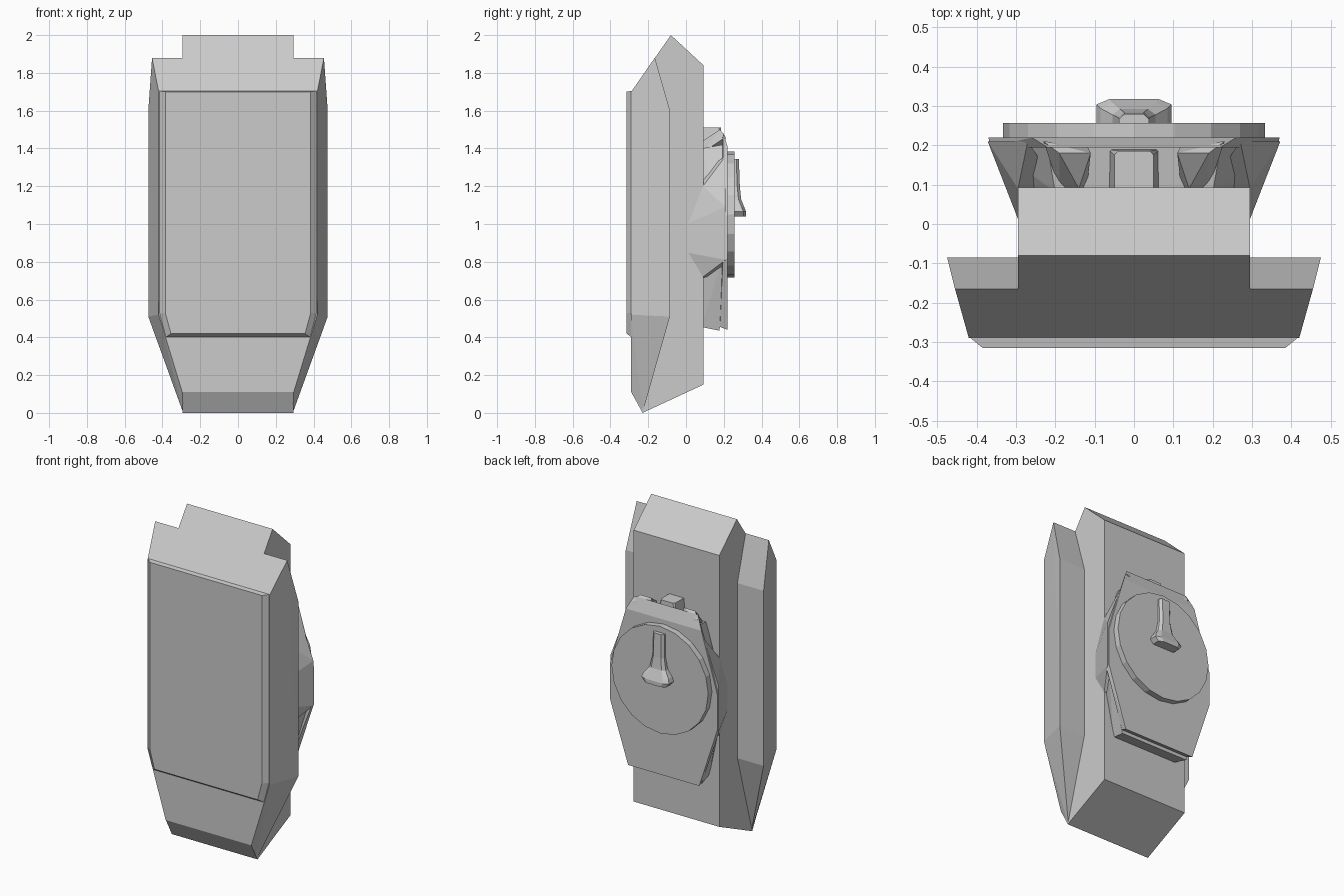
import bpy, bmesh, math


def add_mesh(name, bm):
    bmesh.ops.recalc_face_normals(bm, faces=bm.faces[:])
    me = bpy.data.meshes.new(name)
    bm.to_mesh(me)
    bm.free()
    ob = bpy.data.objects.new(name, me)
    bpy.context.collection.objects.link(ob)
    return ob


def hull(name, pts, mirror=True):
    """Convex faceted solid; with mirror, every point is repeated at -x."""
    bm = bmesh.new()
    for x, y, z in pts:
        bm.verts.new((x, y, z))
        if mirror and x:
            bm.verts.new((-x, y, z))
    res = bmesh.ops.convex_hull(bm, input=bm.verts[:])
    junk = [v for v in set(res["geom_interior"] + res["geom_unused"])
            if isinstance(v, bmesh.types.BMVert)]
    bmesh.ops.delete(bm, geom=junk, context='VERTS')
    bmesh.ops.dissolve_limit(bm, angle_limit=math.radians(1.0),
                             verts=bm.verts[:], edges=bm.edges[:])
    return add_mesh(name, bm)


def pair(name, pts):
    """Two separate solids mirrored across x = 0."""
    for side, s in (("left", -1), ("right", 1)):
        hull(f"{name}_{side}", [(s * x, y, z) for x, y, z in pts], False)


def side_profile(name, half, prof):
    """Constant-width solid from a (y, z) outline."""
    return hull(name, [(half, y, z) for y, z in prof])


# Central column
side_profile("core_column", 0.295,
             [(-0.288, 1.703), (-0.08, 2.0), (0.093, 1.84),
              (0.093, 0.15), (-0.23, 0.0), (-0.288, 0.11)])

# Wide front shell
hull("front_shell", [
    (0.42, -0.29, 1.70), (0.42, -0.29, 0.52), (0.295, -0.29, 0.11),
    (0.455, -0.165, 1.88), (0.475, -0.085, 1.60), (0.475, -0.085, 0.51),
    (0.29, -0.23, 0.0)])

# Raised front panel with chamfered rim
hull("front_panel", [
    (0.418, -0.288, 1.705), (0.418, -0.288, 0.53), (0.383, -0.288, 0.40),
    (0.385, -0.315, 1.70), (0.385, -0.315, 0.53), (0.355, -0.315, 0.42)])

# Rear housing
hull("housing_core", [
    (0.20, 0.08, 1.40), (0.22, 0.195, 1.42),
    (0.295, 0.08, 1.08), (0.35, 0.195, 1.05),
    (0.295, 0.08, 0.80), (0.35, 0.195, 0.82),
    (0.22, 0.08, 0.455), (0.235, 0.178, 0.435)])

# Rear plate with sloped top rim
hull("housing_plate", [
    (0.26, 0.22, 1.41), (0.37, 0.22, 1.04), (0.37, 0.22, 0.82),
    (0.245, 0.22, 0.44),
    (0.22, 0.195, 1.49), (0.365, 0.195, 1.06), (0.365, 0.195, 0.80),
    (0.24, 0.18, 0.455)])

# Flared side wings wrapping the column
pair("side_wing", [
    (0.29, 0.0, 1.00), (0.29, 0.0, 0.85),
    (0.295, 0.09, 1.20), (0.295, 0.09, 0.72),
    (0.19, 0.09, 1.28), (0.27, 0.21, 1.36),
    (0.372, 0.21, 1.09), (0.372, 0.21, 0.81),
    (0.27, 0.20, 0.72), (0.22, 0.09, 0.70)])

# Top latch block and brackets
hull("top_latch", [
    (0.05, 0.09, 1.51), (0.05, 0.175, 1.51), (0.04, 0.186, 1.51),
    (0.065, 0.09, 1.38), (0.065, 0.19, 1.38)])
pair("top_bracket", [
    (0.12, 0.09, 1.36), (0.14, 0.09, 1.44), (0.11, 0.18, 1.50),
    (0.19, 0.18, 1.50), (0.23, 0.21, 1.46), (0.12, 0.20, 1.42),
    (0.19, 0.09, 1.38)])

# Round rear disc
bm = bmesh.new()
bmesh.ops.create_cone(bm, cap_ends=True, segments=20, radius1=0.333,
                      radius2=0.333, depth=0.045)
disc = add_mesh("rear_disc", bm)
disc.rotation_euler = (math.pi / 2, 0, 0)
disc.location = (0, 0.2345, 1.05)

# Handle: lofted cross-sections (half width, outer y, z) from stem to foot
bm = bmesh.new()
rings = []
for w, y, z in [(0.038, 0.280, 1.345), (0.040, 0.285, 1.20),
                (0.055, 0.292, 1.13), (0.085, 0.308, 1.09),
                (0.095, 0.318, 1.065), (0.075, 0.318, 1.04)]:
    rings.append([bm.verts.new(p) for p in (
        (-w, 0.25, z), (-w, y - 0.014, z), (-w * 0.65, y, z),
        (w * 0.65, y, z), (w, y - 0.014, z), (w, 0.25, z))])
for a, b in zip(rings, rings[1:]):
    for i in range(6):
        j = (i + 1) % 6
        bm.faces.new((a[i], a[j], b[j], b[i]))
bm.faces.new(rings[0])
bm.faces.new(rings[-1])
add_mesh("handle", bm)
